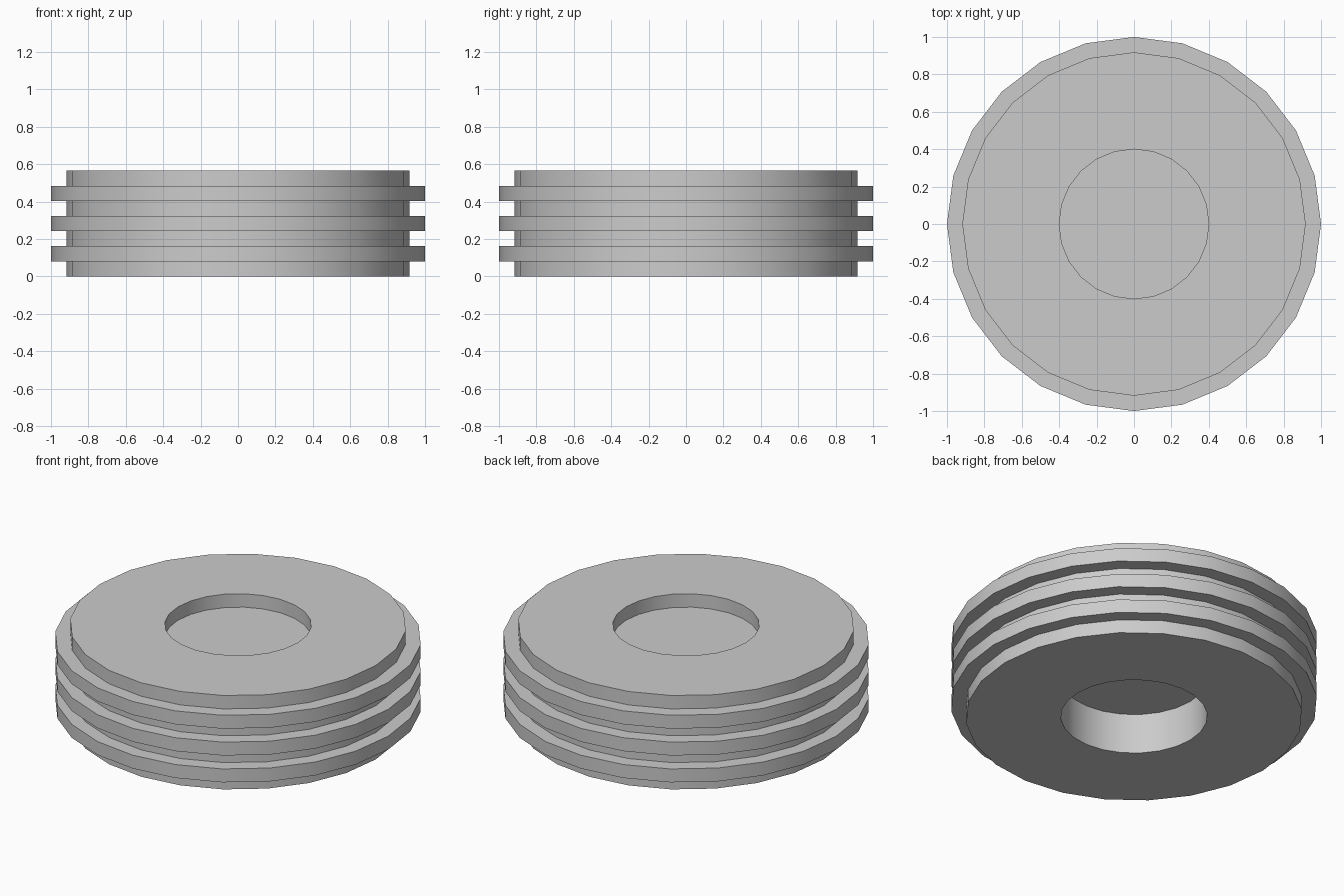
import bpy, bmesh
from math import tau, radians
from mathutils import Vector

cube = bpy.data.objects.get("Cube")
if cube:
    bpy.data.objects.remove(cube, do_unlink=True)

SIDES = 24
BAND = 0.565 / 7        # height of each stacked band
BODY, FLANGE, HOLE = 0.918, 1.0, 0.4

grey = bpy.data.materials.new("light_grey")
grey.use_nodes = True
COLOUR = (0.6, 0.6, 0.6, 1)
grey.diffuse_color = COLOUR
grey.node_tree.nodes["Principled BSDF"].inputs["Base Color"].default_value = COLOUR


def lathe(name, profile):
    """Turn an (r, z) profile around the vertical axis."""
    bm = bmesh.new()
    verts = [bm.verts.new((r, 0, z)) for r, z in profile]
    edges = [bm.edges.new(pair) for pair in zip(verts, verts[1:])]
    bmesh.ops.spin(bm, geom=verts + edges, cent=Vector(), axis=(0, 0, 1),
                   angle=tau, steps=SIDES)
    bmesh.ops.remove_doubles(bm, verts=bm.verts, dist=0.0001)
    bmesh.ops.recalc_face_normals(bm, faces=bm.faces)
    mesh = bpy.data.meshes.new(name)
    bm.to_mesh(mesh)
    bm.free()
    mesh.materials.append(grey)
    obj = bpy.data.objects.new(name, mesh)
    bpy.context.collection.objects.link(obj)
    bpy.ops.object.select_all(action='DESELECT')
    obj.select_set(True)
    bpy.context.view_layer.objects.active = obj
    bpy.ops.object.shade_smooth_by_angle(angle=radians(30))
    return obj


# Deep socket underneath
profile = [(0, 3 * BAND), (HOLE, 3 * BAND), (HOLE, 0)]
# Outer wall: narrow bands alternating with wide flanges
for i in range(7):
    r = FLANGE if i % 2 else BODY
    profile += [(r, i * BAND), (r, (i + 1) * BAND)]
# Shallow recess on top
profile += [(HOLE, 7 * BAND), (HOLE, 6 * BAND), (0, 6 * BAND)]

lathe("ribbed_disc", profile)
